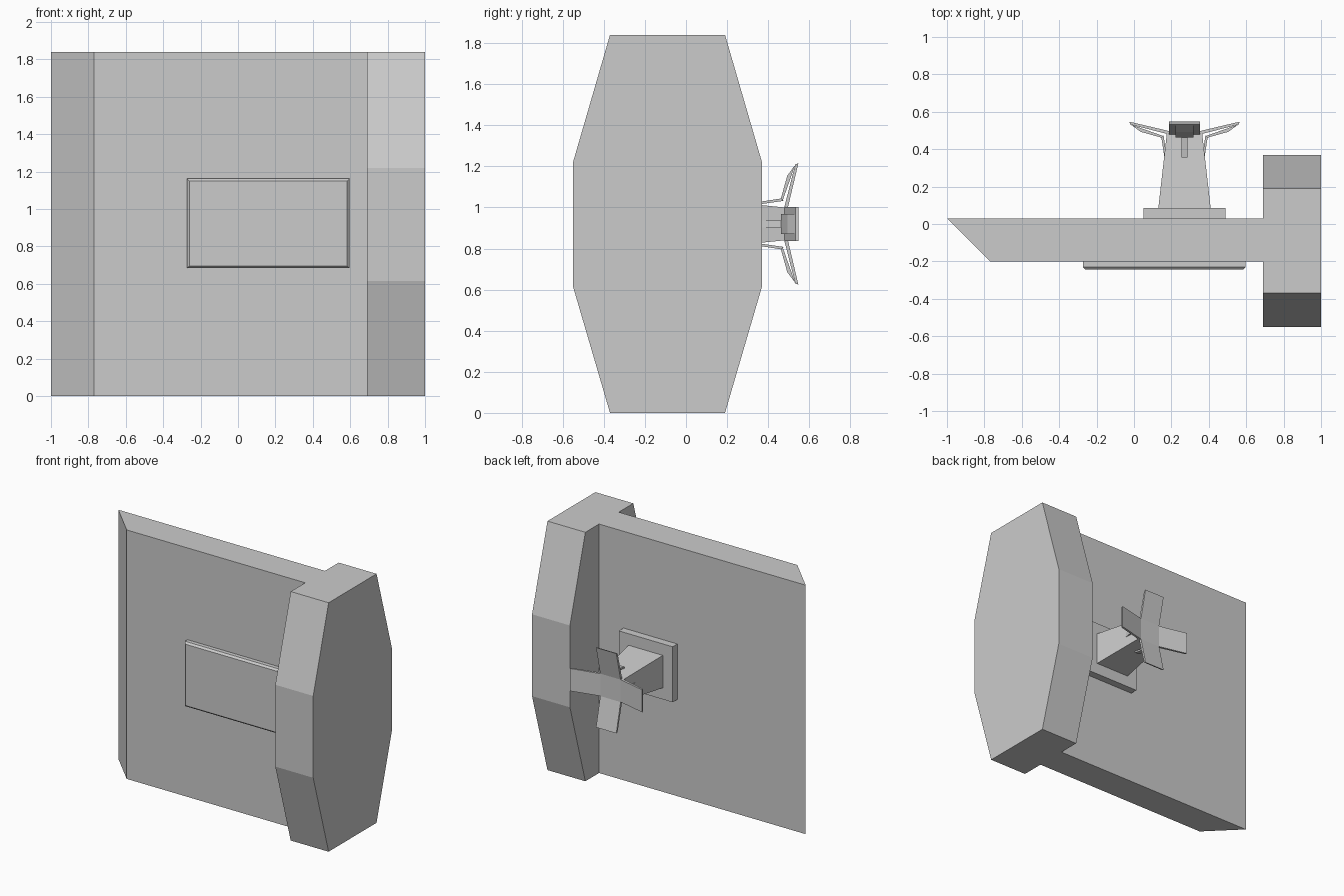
import bpy, bmesh, math
from mathutils import Matrix, Vector

if "Cube" in bpy.data.objects:
    bpy.data.objects.remove(bpy.data.objects["Cube"])

CX, CZ = 0.27, 0.92   # axis of the handle


def finish(name, bm):
    bmesh.ops.recalc_face_normals(bm, faces=bm.faces)
    me = bpy.data.meshes.new(name)
    bm.to_mesh(me)
    bm.free()
    ob = bpy.data.objects.new(name, me)
    bpy.context.collection.objects.link(ob)
    return ob


def loft(name, ring_a, ring_b):
    """Closed solid between two matching rings of points."""
    bm = bmesh.new()
    a = [bm.verts.new(p) for p in ring_a]
    b = [bm.verts.new(p) for p in ring_b]
    n = len(a)
    bm.faces.new(a)
    bm.faces.new(b[::-1])
    for i in range(n):
        j = (i + 1) % n
        bm.faces.new((a[i], b[i], b[j], a[j]))
    return finish(name, bm)


def rect(x0, x1, z0, z1, y):
    return [(x0, y, z0), (x1, y, z0), (x1, y, z1), (x0, y, z1)]


def square(hx, hz, y):
    return rect(CX - hx, CX + hx, CZ - hz, CZ + hz, y)


def arm_strip(name, profile, half_width, angle):
    """Extrude an (r, y) profile sideways, then turn it about the handle axis."""
    turn = Matrix.Translation((CX, 0, CZ)) @ Matrix.Rotation(angle, 4, 'Y')
    rings = [[turn @ Vector((r, y, s * half_width)) for r, y in profile] for s in (-1, 1)]
    return loft(name, *rings)


# Door slab with a slanted closing edge
slab = [(-1, 0.03), (-0.77, -0.2), (0.69, -0.2), (0.69, 0.03)]
loft("door_slab", [(x, y, 0) for x, y in slab], [(x, y, 1.84) for x, y in slab])

# Thick eight-sided hinge block
block = [(-0.37, 0), (0.19, 0), (0.37, 0.615), (0.37, 1.22),
         (0.19, 1.84), (-0.37, 1.84), (-0.55, 1.22), (-0.55, 0.615)]
loft("hinge_block", [(0.69, y, z) for y, z in block], [(1, y, z) for y, z in block])

# Front panel with a chamfered rim
loft("front_panel", rect(-0.273, 0.597, 0.683, 1.162, -0.2),
     rect(-0.273, 0.597, 0.683, 1.162, -0.23))
loft("front_panel_rim", rect(-0.273, 0.597, 0.683, 1.162, -0.23),
     rect(-0.26, 0.584, 0.696, 1.149, -0.244))

# Handle mount and tapered stem
loft("handle_mount", square(0.22, 0.205, 0.03), square(0.22, 0.205, 0.085))
loft("handle_stem", square(0.14, 0.12, 0.085), square(0.095, 0.08, 0.48))

# Cross-shaped handle: hub, four flared arms, bent braces underneath
loft("handle_hub", square(0.083, 0.083, 0.479), square(0.083, 0.083, 0.497))
arm = [(0.083, 0.479), (0.29, 0.532), (0.295, 0.547), (0.083, 0.497)]
brace = [(0.095, 0.355), (0.107, 0.355), (0.124, 0.465), (0.112, 0.475)]
pad = [(0.112, 0.47), (0.124, 0.462), (0.235, 0.493), (0.285, 0.53), (0.24, 0.515)]
for i in range(4):
    angle = i * math.pi / 2
    arm_strip(f"handle_arm_{i + 1}", arm, 0.083, angle)
    arm_strip(f"handle_brace_{i + 1}", brace, 0.017, angle)
    arm_strip(f"handle_brace_pad_{i + 1}", pad, 0.048, angle)
